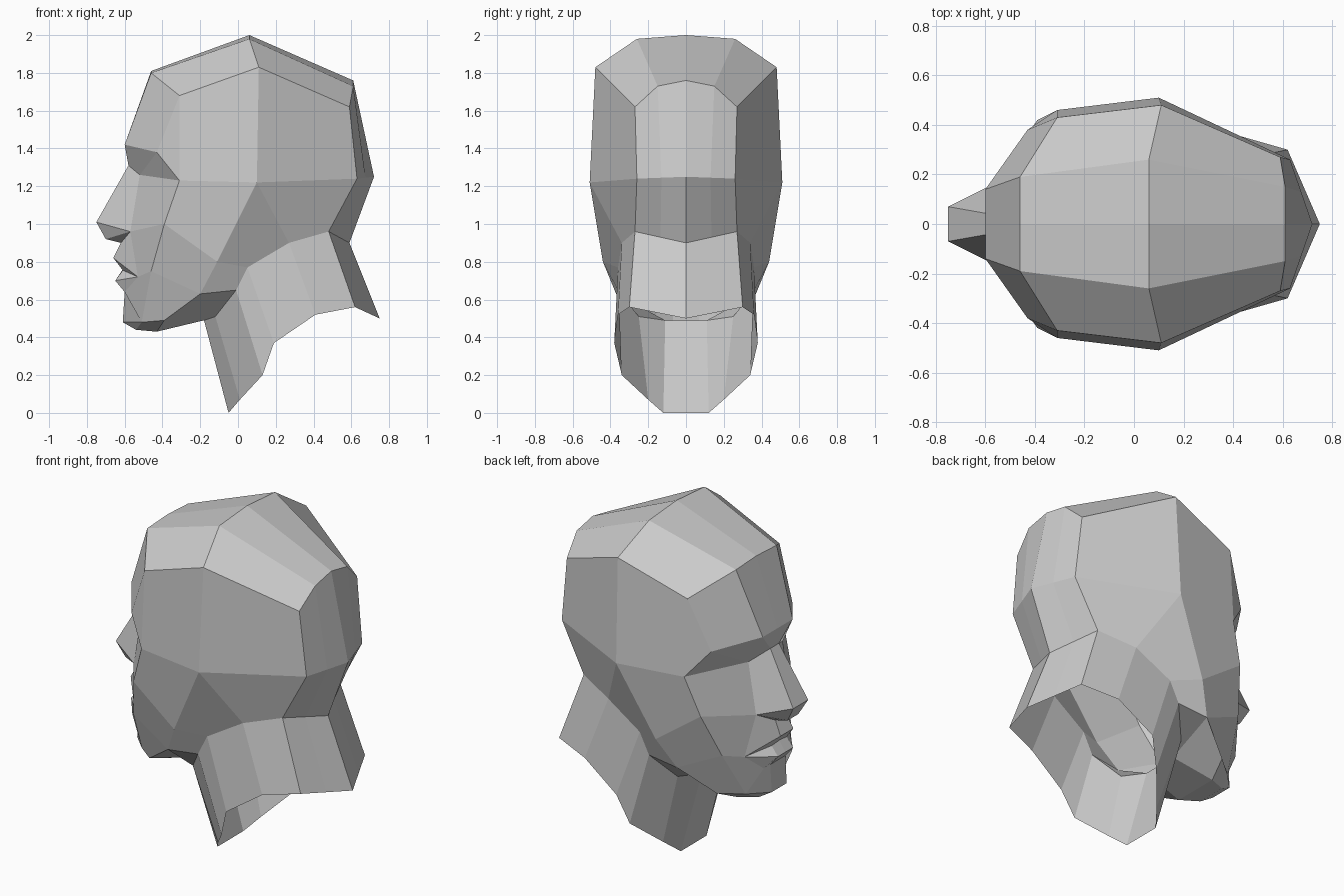
import bpy, bmesh

if "Cube" in bpy.data.objects:
    bpy.data.objects.remove(bpy.data.objects["Cube"])

grey = bpy.data.materials.new("plain grey")
grey.diffuse_color = (0.6, 0.6, 0.6, 1)
grey.use_nodes = True
grey.node_tree.nodes["Principled BSDF"].inputs["Base Color"].default_value = grey.diffuse_color

bm = bmesh.new()


def loft(*rows):
    """Skin quads between successive rows of points, on both sides of y = 0."""
    for s in (1, -1):
        for lo, hi in zip(rows, rows[1:]):
            for i in range(len(lo) - 1):
                pts = []
                for x, y, z in (lo[i], lo[i + 1], hi[i + 1], hi[i]):
                    p = (x, s * y, z)
                    if p not in pts:
                        pts.append(p)
                if len(pts) > 2:
                    bm.faces.new([bm.verts.new(p) for p in pts])


# Landmarks shared by several parts
temple, side = (-.31, .46, 1.23), (.10, .51, 1.22)
occiput_side, occiput = (.63, .26, 1.24), (.72, 0, 1.25)
cheek, cheek_low, jaw_front = (-.39, .42, 1.0), (-.46, .32, .75), (-.51, .17, .48)
ear_low, jaw_angle, jaw_mid = (-.11, .44, .80), (-.20, .37, .63), (-.39, .27, .49)
eye_inner, nostril, mouth_corner = (-.52, .16, 1.26), (-.57, .16, .96), (-.53, .21, .72)
chin_dip = (-.60, .13, .64)
nape, nape_side, neck_a = (.59, 0, .90), (.48, .27, .96), (.27, .34, .90)
neck_b, neck_c, neck_d = (.05, .36, .77), (-.01, .36, .65), (-.12, .25, .51)
throat, throat_mid = (-.18, .11, .49), (-.18, 0, .49)

# Cranium: brow, hairline, crown, back
brow = [(-.60, 0, 1.42), (-.60, .14, 1.42), (-.43, .38, 1.38), temple]
back = [(.61, 0, 1.76), (.61, .15, 1.73), (.59, .27, 1.62)]
loft(brow,
     [(-.46, 0, 1.81), (-.46, .19, 1.80), (-.31, .43, 1.68), temple],
     [(.06, 0, 2.0), (.06, .26, 1.98), (.11, .48, 1.83), side],
     back + [occiput_side])
loft(back, [occiput, (.675, .13, 1.245), occiput_side])

# Lower back of the skull
loft([occiput, (.675, .13, 1.245), occiput_side],
     [nape, (.535, .135, .93), nape_side])
loft([occiput_side, side], [nape_side, neck_a])
loft([side, ear_low, jaw_angle], [neck_a, neck_b, neck_c])
bm_sides = [[side, ear_low, jaw_angle, jaw_mid],
            [temple, cheek, cheek_low, jaw_front],
            [eye_inner, nostril, mouth_corner, chin_dip]]

# Cheeks: outer and inner planes
loft(bm_sides[0], bm_sides[1])
loft([temple, cheek, cheek_low, jaw_front], bm_sides[2])

# Eye sockets under the brow
root = [(-.58, 0, 1.31), (-.58, .04, 1.31), eye_inner]
loft(brow, root + [temple])

# Nose
under_nose = [(-.62, 0, .90), (-.62, .05, .90), nostril]
loft(root,
     [(-.75, 0, 1.01), (-.75, .07, 1.01), nostril],
     [(-.70, 0, .92), (-.70, .05, .92), nostril],
     under_nose)

# Lips and chin
loft(under_nose,
     [(-.66, 0, .82), (-.66, .06, .82), mouth_corner],
     [(-.61, 0, .76), (-.61, .07, .755), mouth_corner],
     [(-.65, 0, .70), (-.65, .07, .70), mouth_corner],
     [(-.60, 0, .64), (-.60, .07, .64), chin_dip],
     [(-.61, 0, .48), (-.61, .07, .48), jaw_front],
     [(-.54, 0, .44), (-.54, .09, .44), jaw_front])

# Underside of the jaw
inner = [(-.54, .09, .44), (-.43, .14, .43), throat]
loft([jaw_front, jaw_mid, jaw_angle, neck_c], inner + [neck_d])
loft(inner, [(-.54, 0, .44), (-.43, 0, .43), throat_mid])

# Neck, open at its slanted base
loft([nape, (.535, .135, .93), nape_side, neck_a, neck_b, neck_c, neck_d, throat, throat_mid],
     [(.75, 0, .50), (.685, .15, .53), (.62, .30, .56), (.41, .36, .52), (.19, .38, .37),
      (.13, .34, .20), (.01, .20, .07), (-.05, .12, 0), (-.05, 0, 0)])

# Weld the patches into one faceted shell
bmesh.ops.remove_doubles(bm, verts=bm.verts[:], dist=0.0005)
bmesh.ops.recalc_face_normals(bm, faces=bm.faces[:])
mesh = bpy.data.meshes.new("head_and_neck")
bm.to_mesh(mesh)
bm.free()
mesh.materials.append(grey)
head = bpy.data.objects.new("head_and_neck", mesh)
bpy.context.collection.objects.link(head)
